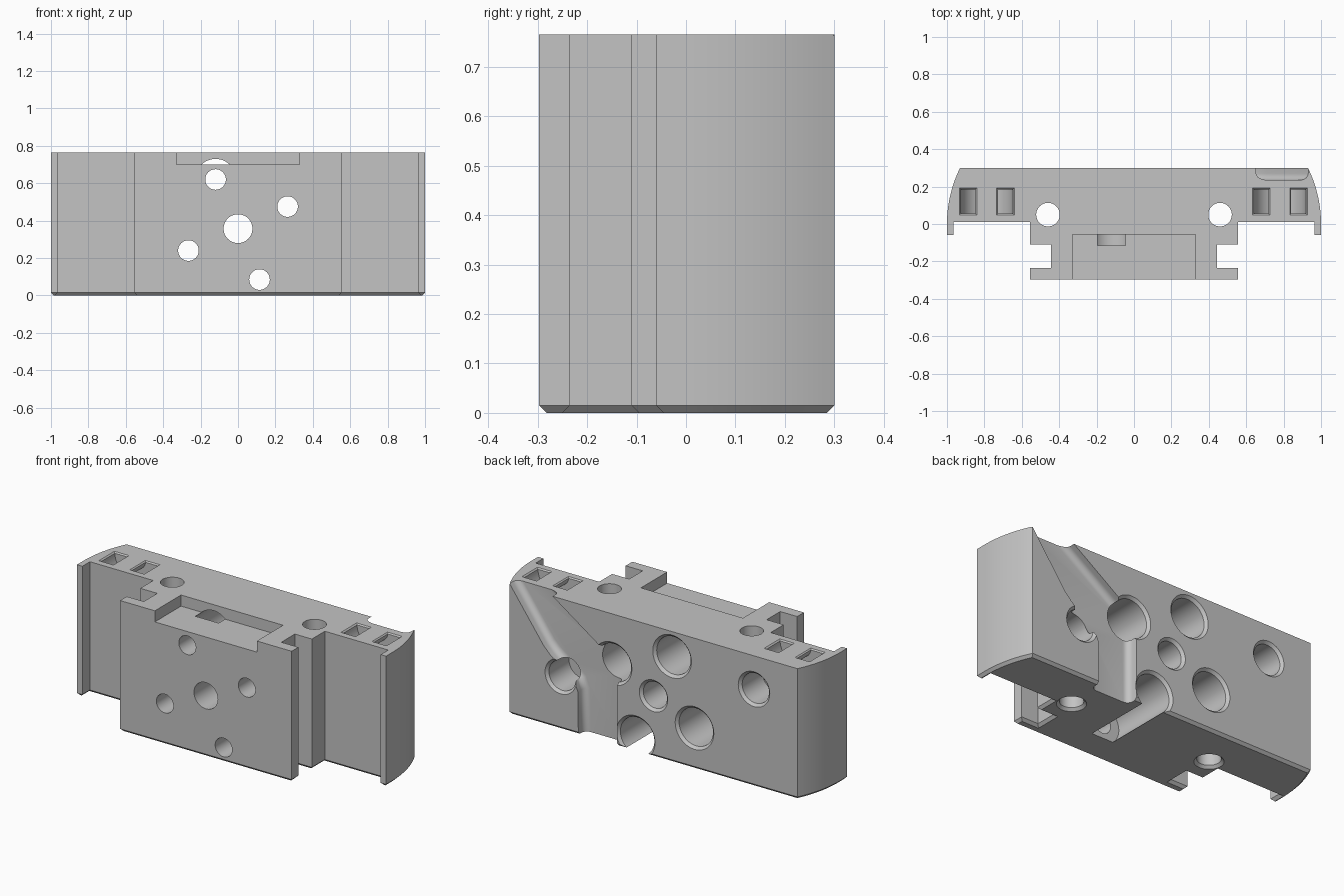
import bpy, bmesh
from math import sin, cos, pi, sqrt

cube = bpy.data.objects.get("Cube")
if cube:
    bpy.data.objects.remove(cube, do_unlink=True)

H = 0.765      # block height
BACK = 0.3     # back face
STEPS = 48


def loft(name, rings, round_end=0.0, chamfer_end=0.0):
    """Bridge rings of points into a closed solid; optionally bevel the first cap."""
    bm = bmesh.new()
    loops = [[bm.verts.new(p) for p in ring] for ring in rings]
    n = len(rings[0])
    for a, b in zip(loops, loops[1:]):
        for i in range(n):
            j = (i + 1) % n
            bm.faces.new((a[i], a[j], b[j], b[i]))
    first = bm.faces.new(loops[0])
    bm.faces.new(loops[-1])
    bmesh.ops.recalc_face_normals(bm, faces=bm.faces)
    size = round_end or chamfer_end
    if size:
        bmesh.ops.bevel(bm, geom=list(first.edges), offset=size,
                        segments=6 if round_end else 1, profile=0.5, affect='EDGES')
    mesh = bpy.data.meshes.new(name)
    bm.to_mesh(mesh)
    bm.free()
    obj = bpy.data.objects.new(name, mesh)
    bpy.context.collection.objects.link(obj)
    return obj


def prism_y(name, outline, y0, y1, **kw):
    return loft(name, [[(x, y, z) for x, z in outline] for y in (y0, y1)], **kw)


def bore(name, axis, u, v, profile):
    """Turned cutter along y or z; profile is (radius, position) pairs."""
    rings = []
    for r, t in profile:
        circle = [(u + r * cos(2 * pi * i / STEPS), v + r * sin(2 * pi * i / STEPS))
                  for i in range(STEPS)]
        rings.append([(a, t, b) if axis == 'y' else (a, b, t) for a, b in circle])
    return loft(name, rings)


def rectangle(cx, cy, hx, hy, z):
    return [(cx + sx * hx, cy + sy * hy, z)
            for sx, sy in ((-1, -1), (1, -1), (1, 1), (-1, 1))]


# Main block: mirrored plan with curved ends, side lips and a slotted front rail
R = 0.68
half = [(1 - R + sqrt(R * R - y * y), y) for y in [BACK * (1 - i / 14) for i in range(15)]]
half += [(1, -0.06), (0.965, -0.06), (0.965, 0.01), (0.555, 0.01), (0.555, -0.11),
         (0.445, -0.11), (0.445, -0.235), (0.555, -0.235), (0.555, -0.297)]
plan = half + [(-x, y) for x, y in reversed(half)]
block = loft("mounting_block", [[(x, y, z) for x, y in plan] for z in (0, H)],
             chamfer_end=0.015)

cutters = []

# Shallow recess at the top of the front
cutters.append(prism_y("front_recess", [(-0.33, 0.7), (0.33, 0.7), (0.33, 0.9), (-0.33, 0.9)],
                       -0.4, -0.055))

# Counterbored screw holes
c = 0.015
for x, z in ((-0.12, 0.62), (0.265, 0.475), (-0.265, 0.24), (0.115, 0.085)):
    cutters.append(bore("screw_hole", 'y', x, z,
                        [(0.055, -0.4), (0.055, -0.115), (0.11, -0.115), (0.11, BACK - c),
                         (0.11 + c, BACK), (0.11 + c, 0.4)]))

# Centre through hole and blind holes in the back
for x, z, r, start in ((0, 0.357, 0.077, -0.4), (0.6, 0.31, 0.087, 0.1),
                       (-0.65, 0.57, 0.087, 0.1)):
    cutters.append(bore("back_hole", 'y', x, z,
                        [(r, start), (r, BACK - c), (r + c, BACK), (r + c, 0.4)]))

# Vertical holes, flared underneath
for x in (-0.46, 0.46):
    cutters.append(bore("vertical_hole", 'z', x, 0.05,
                        [(0.063 + c, -0.1), (0.063 + c, 0), (0.063, c), (0.063, 0.9)]))

# Curved tie channels with flared mouths
for cx in (-0.787, 0.78):
    arc = [pi + pi * i / 24 for i in range(25)]
    outline = [(cx - 0.14, H + 0.1)]
    outline += [(cx + 0.14 * cos(a), H + 0.14 * sin(a)) for a in arc]
    outline += [(cx + 0.14, H + 0.1), (cx + 0.06, H + 0.1)]
    outline += [(cx + 0.06 * cos(a), H + 0.06 * sin(a)) for a in reversed(arc)]
    outline += [(cx - 0.06, H + 0.1)]
    cutters.append(prism_y("tie_channel", outline, 0.055, 0.185))
    for side in (-0.1, 0.1):
        cutters.append(loft("channel_mouth", [rectangle(cx + side, 0.12, 0.027, 0.052, H - 0.02),
                                              rectangle(cx + side, 0.12, 0.067, 0.092, H + 0.02)]))

# Cable groove bending down across the back
groove = [(1.03, 0.9), (0.71, 0.46), (0.67, 0.42), (0.62, 0.38), (0.55, 0.335),
          (0.51, 0.3), (0.49, 0.25), (0.485, -0.1), (0.235, -0.1), (0.235, 0.42),
          (0.26, 0.48), (0.31, 0.53), (0.85, 0.9)]
cutters.append(prism_y("cable_groove", groove, 0.235, 0.4, round_end=0.035))

# Cut everything out of the block
bpy.ops.object.select_all(action='DESELECT')
bpy.context.view_layer.objects.active = block
block.select_set(True)
for cutter in cutters:
    cutter.hide_render = True
    mod = block.modifiers.new(cutter.name, 'BOOLEAN')
    mod.operation = 'DIFFERENCE'
    mod.solver = 'EXACT'
    mod.object = cutter
    bpy.ops.object.modifier_apply(modifier=mod.name)
for cutter in cutters:
    bpy.data.objects.remove(cutter, do_unlink=True)

# Single grey finish
grey = bpy.data.materials.new("plain_grey")
grey.use_nodes = True
colour = (0.55, 0.55, 0.55, 1)
grey.diffuse_color = colour
grey.node_tree.nodes["Principled BSDF"].inputs["Base Color"].default_value = colour
block.data.materials.clear()
block.data.materials.append(grey)
bpy.ops.object.shade_smooth_by_angle(angle=pi / 7)
